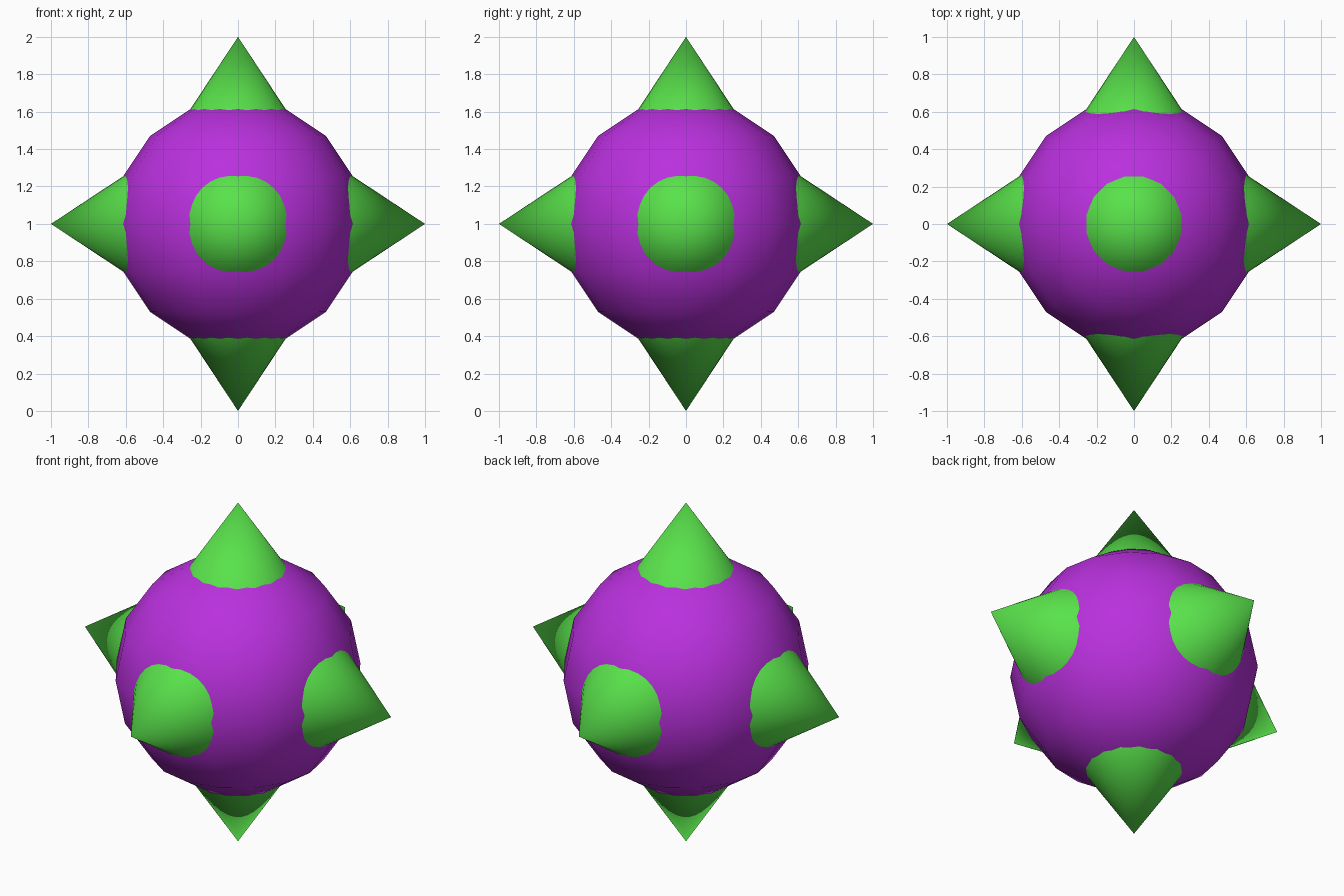
import bpy
import math
from mathutils import Vector

CENTRE = Vector((0, 0, 1))
BALL_RADIUS = 0.665
SPIKE_INNER = 0.54   # distance from the centre to the buried base
SPIKE_SLOPE = 0.66   # radius gained per unit below the tip

cube = bpy.data.objects.get("Cube")
if cube:
    bpy.data.objects.remove(cube, do_unlink=True)


def make_material(name, colour):
    mat = bpy.data.materials.new(name)
    mat.use_nodes = True
    mat.diffuse_color = colour
    mat.node_tree.nodes["Principled BSDF"].inputs["Base Color"].default_value = colour
    return mat


def finish(name, mat, angle):
    obj = bpy.context.object
    obj.name = name
    obj.data.materials.append(mat)
    bpy.ops.object.shade_smooth_by_angle(angle=math.radians(angle))
    return obj


purple = make_material("purple", (0.49, 0.03, 0.73, 1))
green = make_material("green", (0.10, 0.76, 0.07, 1))

# Faceted ball with smooth shading
bpy.ops.mesh.primitive_uv_sphere_add(segments=16, ring_count=8,
                                     radius=BALL_RADIUS, location=CENTRE)
finish("ball", purple, 60)

# One spike along each axis, its base buried in the ball
length = 1 - SPIKE_INNER
directions = {
    "right_spike": (-1, 0, 0), "left_spike": (1, 0, 0),
    "front_spike": (0, -1, 0), "back_spike": (0, 1, 0),
    "bottom_spike": (0, 0, -1), "top_spike": (0, 0, 1),
}
for name, direction in directions.items():
    axis = Vector(direction)
    bpy.ops.mesh.primitive_cone_add(
        vertices=32, radius1=length * SPIKE_SLOPE, depth=length,
        location=CENTRE + axis * (SPIKE_INNER + length / 2),
        rotation=axis.to_track_quat('Z', 'Y').to_euler())
    finish(name, green, 30)
